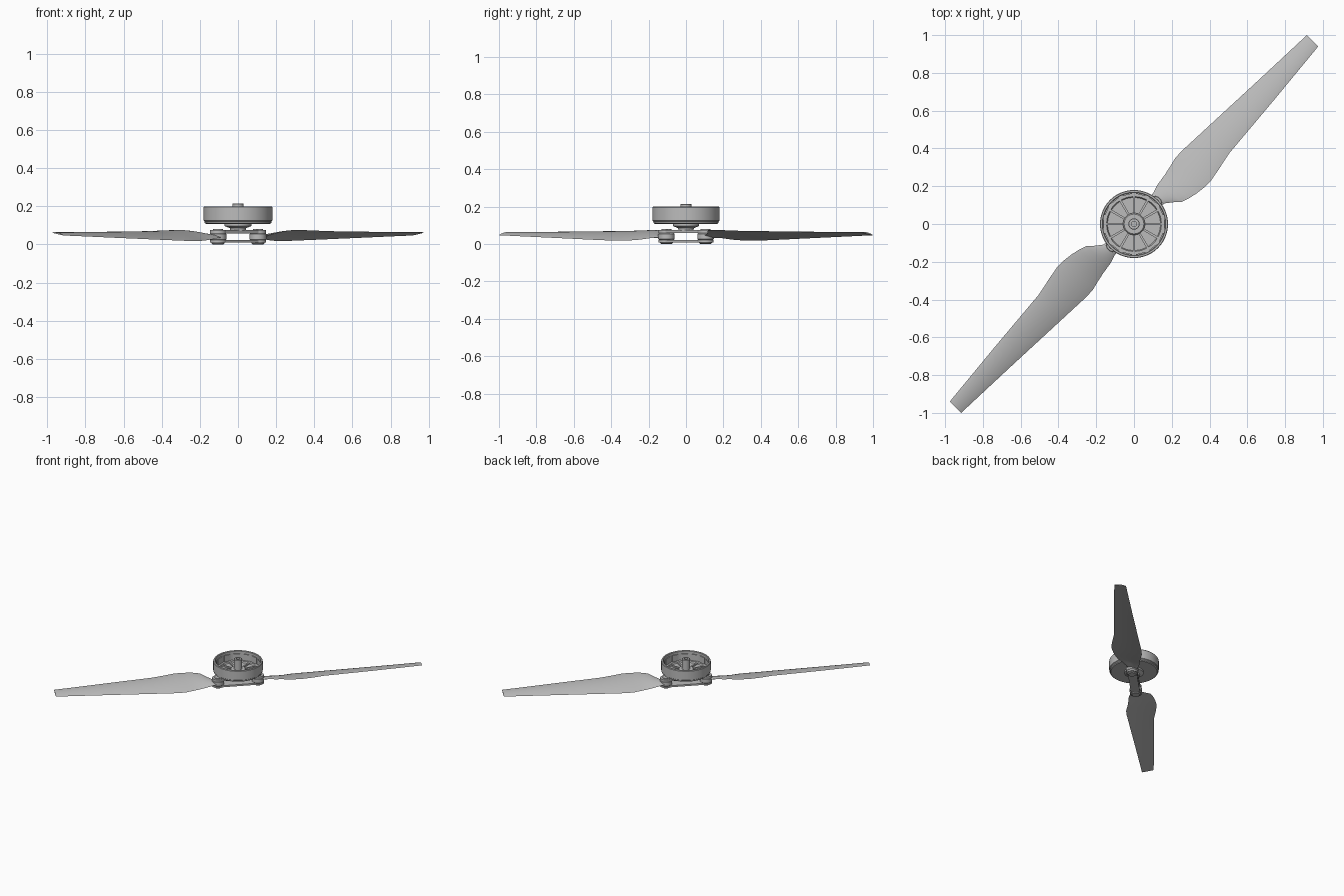
import bpy, bmesh
from math import sin, cos, pi, radians
from mathutils import Matrix

cube = bpy.data.objects.get("Cube")
if cube:
    bpy.data.objects.remove(cube)

grey = bpy.data.materials.new("motor grey")
grey.use_nodes = True
color = (0.5, 0.5, 0.5, 1)
grey.diffuse_color = color
grey.node_tree.nodes["Principled BSDF"].inputs["Base Color"].default_value = color

ARM = radians(45)    # direction of the blades
PIVOT = 0.148        # distance of the blade hinge from the axis


def finish(name, bm, matrix=None):
    bmesh.ops.remove_doubles(bm, verts=bm.verts, dist=1e-5)
    bmesh.ops.recalc_face_normals(bm, faces=bm.faces)
    if matrix:
        bm.transform(matrix)
    mesh = bpy.data.meshes.new(name)
    bm.to_mesh(mesh)
    bm.free()
    mesh.materials.append(grey)
    mesh.shade_smooth()
    mesh.set_sharp_from_angle(angle=radians(30))
    obj = bpy.data.objects.new(name, mesh)
    bpy.context.collection.objects.link(obj)
    return obj


def lathe(name, profile, matrix=None, steps=64):
    bm = bmesh.new()
    verts = [bm.verts.new((r, 0, z)) for r, z in profile]
    edges = [bm.edges.new(pair) for pair in zip(verts, verts[1:])]
    bmesh.ops.spin(bm, geom=verts + edges, cent=(0, 0, 0), axis=(0, 0, 1),
                   angle=2 * pi, steps=steps)
    return finish(name, bm, matrix)


def ring_of_boxes(name, count, radius, size, z):
    bm = bmesh.new()
    for i in range(count):
        place = (Matrix.Rotation(2 * pi * i / count, 4, 'Z')
                 @ Matrix.Translation((radius, 0, z)) @ Matrix.Diagonal((*size, 1)))
        bmesh.ops.create_cube(bm, size=1, matrix=place)
    return finish(name, bm)


def hinge_plate(name, low, high):
    # bar with round ends and a slimmer waist
    outline = []
    for side in (1, -1):
        for i in range(17):
            a = radians(-130 + 260 * i / 16)
            outline.append((side * (PIVOT + 0.043 * cos(a)), side * 0.043 * sin(a)))
    bm = bmesh.new()
    face = bm.faces.new([bm.verts.new((x, y, low)) for x, y in outline])
    grown = bmesh.ops.extrude_face_region(bm, geom=[face])["geom"]
    top = [v for v in grown if isinstance(v, bmesh.types.BMVert)]
    bmesh.ops.translate(bm, verts=top, vec=(0, 0, high - low))
    return finish(name, bm, Matrix.Rotation(ARM, 4, 'Z'))


# Open motor bell with its floor
lathe("motor_bell", [(0, .108), (.168, .108), (.175, .113), (.175, .121), (.18, .125),
                     (.18, .196), (.177, .2), (.168, .2), (.165, .197), (.165, .128),
                     (.145, .128), (.14, .118), (0, .118)])
ring_of_boxes("bell_spokes", 12, .097, (.095, .012, .012), .122)
ring_of_boxes("bell_magnets", 14, .162, (.008, .05, .05), .153)

# Central boss, shaft and the neck under the bell
lathe("bell_boss", [(0, .117), (.058, .117), (.058, .13), (.052, .136), (0, .136)])
lathe("motor_shaft", [(0, .13), (.03, .13), (.03, .212), (.027, .215),
                      (.014, .215), (.014, .2), (0, .2)], steps=32)
lathe("motor_neck", [(0, .07), (.04, .07), (.042, .085), (.07, .096), (.07, .11), (0, .11)])

# Folding hub plates
hinge_plate("upper_hinge_plate", .058, .075)
hinge_plate("lower_hinge_plate", .009, .022)

# Blade stations: distance, right edge, left edge, right height, left height
STATIONS = [
    (.12, -.032, .032, .042, .038), (.19, -.036, .045, .05, .034),
    (.23, -.067, .058, .062, .03), (.26, -.095, .063, .071, .026),
    (.3, -.109, .069, .075, .022), (.35, -.12, .08, .075, .019),
    (.4, -.126, .092, .074, .018), (.45, -.126, .095, .073, .018),
    (.52, -.113, .092, .07, .02), (.62, -.092, .088, .069, .023),
    (.99, -.06, .073, .065, .035), (1.354, -.025, .06, .062, .047),
]
CHORD = 12


def blade(name, matrix):
    bm = bmesh.new()
    loops = []
    for u, right, left, z_right, z_left in STATIONS:
        root = max(0, 1 - (u - .12) / .15)
        thick = .004 + .007 * root
        camber = .008 * (1 - root) * (left - right) / .2 if root < 1 else 0
        ring = []
        for i in range(2 * CHORD):
            t = i / CHORD if i <= CHORD else 2 - i / CHORD
            bulge = thick * sin(pi * t) ** .7 if 0 < t < 1 else 0
            side = 1 if i < CHORD else -1
            z = z_right + (z_left - z_right) * t + 4 * camber * t * (1 - t) + side * bulge
            ring.append(bm.verts.new((u, right + (left - right) * t, z)))
        loops.append(ring)
    for a, b in zip(loops, loops[1:]):
        for i in range(len(a)):
            j = (i + 1) % len(a)
            bm.faces.new((a[i], a[j], b[j], b[i]))
    bm.faces.new(loops[0])
    bm.faces.new(loops[-1])
    return finish(name, bm, matrix)


# Two blades, each with a hinge knuckle and a bolt
for label, turn in (("left", 0), ("right", pi)):
    spin = Matrix.Rotation(ARM + turn, 4, 'Z')
    hinge = spin @ Matrix.Translation((PIVOT, 0, 0))
    blade(label + "_blade", spin)
    lathe(label + "_blade_knuckle", [(0, .022), (.04, .022), (.044, .026), (.044, .054),
                                     (.04, .058), (0, .058)], hinge, 32)
    lathe(label + "_hinge_bolt", [(0, 0), (.028, 0), (.034, .005), (.034, .012), (.014, .012),
                                  (.014, .074), (.026, .074), (.026, .08), (0, .08)], hinge, 32)
